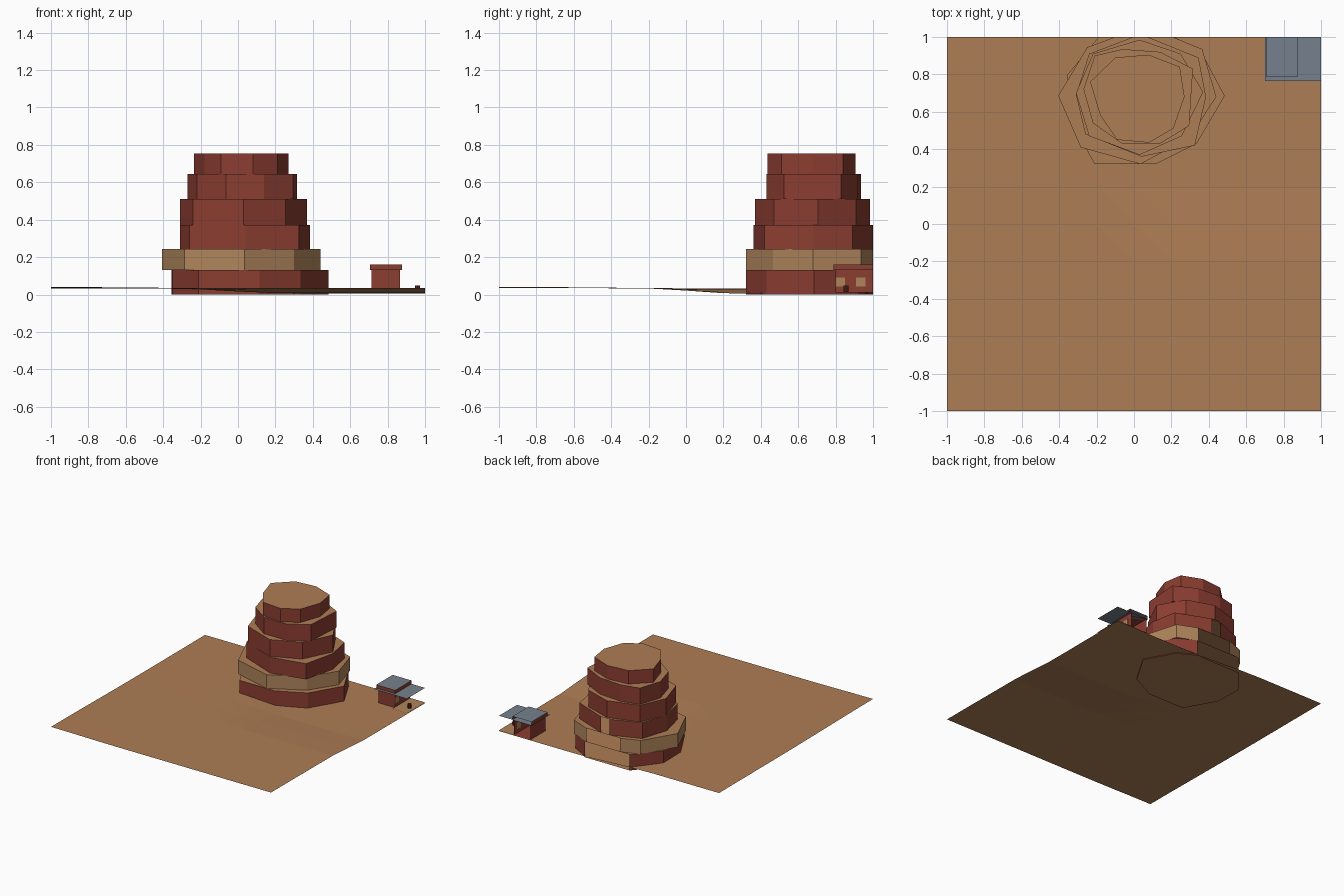
import bpy
import bmesh
from mathutils import Vector

cube = bpy.data.objects.get("Cube")
if cube:
    bpy.data.objects.remove(cube, do_unlink=True)


def material(name, colour):
    mat = bpy.data.materials.new(name)
    mat.use_nodes = True
    rgba = (*colour, 1)
    mat.diffuse_color = rgba
    mat.node_tree.nodes["Principled BSDF"].inputs["Base Color"].default_value = rgba
    return mat


SAND = material("sand", (.42, .205, .09))
BAND = material("pale_rock", (.43, .235, .105))
RED = material("red_rock", (.26, .047, .031))
GREY = material("grey_roof", (.18, .22, .27))
DARK = material("dark_wood", (.09, .02, .015))


def finish(name, bm, *mats, cap_rule=False):
    """Trim at the back border, leave it open, and make the object."""
    if cap_rule:
        for face in bm.faces:
            face.material_index = int(abs(face.normal.z) > .5)
    geom = bm.verts[:] + bm.edges[:] + bm.faces[:]
    bmesh.ops.bisect_plane(bm, geom=geom, dist=1e-5, plane_co=(0, 1, 0),
                           plane_no=(0, 1, 0), clear_outer=True)
    mesh = bpy.data.meshes.new(name)
    bm.to_mesh(mesh)
    bm.free()
    for mat in mats:
        mesh.materials.append(mat)
    obj = bpy.data.objects.new(name, mesh)
    bpy.context.collection.objects.link(obj)
    return obj


def prism(name, outline, low, high, side, cap):
    bm = bmesh.new()
    base = bm.faces.new([bm.verts.new((x, y, low)) for x, y in outline])
    top = bmesh.ops.extrude_face_region(bm, geom=[base], use_keep_orig=True)["geom"]
    bmesh.ops.translate(bm, vec=(0, 0, high - low),
                        verts=[v for v in top if isinstance(v, bmesh.types.BMVert)])
    bmesh.ops.recalc_face_normals(bm, faces=bm.faces)
    bm.normal_update()
    return finish(name, bm, side, cap, cap_rule=True)


def box(name, x, y, z, side, cap):
    outline = [(x[0], y[0]), (x[1], y[0]), (x[1], y[1]), (x[0], y[1])]
    return prism(name, outline, z[0], z[1], side, cap)


def sheet(name, corners, mat):
    bm = bmesh.new()
    bm.faces.new([bm.verts.new(c) for c in corners])
    return finish(name, bm, mat)


def ramp(value, start, end):
    t = min(1, max(0, (value - start) / (end - start)))
    return t * t * (3 - 2 * t)


# Desert floor, a thin sheet with a shallow basin at the back left
bm = bmesh.new()
bmesh.ops.create_grid(bm, x_segments=10, y_segments=10, size=1)
for v in bm.verts:
    basin = ramp(v.co.x, -.4, .3) * ramp(v.co.y, -.2, .25)
    v.co.z = .036 - .004 * ramp(v.co.y, -1, 0) - .026 * basin
    v.co.z += .005 * ramp(-v.co.x, .4, 1) * ramp(-v.co.y, -.4, 1)
bmesh.ops.triangulate(bm, faces=bm.faces)
finish("desert_floor", bm, SAND)

# Stacked rock tiers, each with its own rough outline
tiers = [
    (.13, RED, [(.485, .685), (.335, .43), (.115, .32), (-.21, .32), (-.35, .57),
                (-.355, .8), (-.18, 1.01), (.09, 1.07), (.36, .92)]),
    (.242, BAND, [(.44, .68), (.3, .465), (.035, .32), (-.285, .41), (-.405, .685),
                  (-.25, .945), (.06, 1.06), (.365, .935)]),
    (.372, RED, [(.385, .68), (.325, .42), (.04, .36), (-.26, .48), (-.31, .69),
                 (-.24, .91), (.035, 1.015), (.345, .89)]),
    (.51, RED, [(.37, .705), (.255, .47), (.03, .37), (-.24, .47), (-.31, .7),
                (-.22, .91), (.03, .985), (.25, .91)]),
    (.645, RED, [(.315, .83), (.295, .525), (.14, .43), (-.065, .43), (-.22, .54),
                 (-.27, .72), (-.21, .9), (-.06, .935), (.14, .92)]),
    (.755, RED, [(.27, .68), (.21, .51), (.08, .435), (-.09, .45), (-.18, .58),
                 (-.235, .76), (-.1, .89), (.08, .905), (.245, .84)]),
]
low = 0
for number, (high, side, outline) in enumerate(tiers, 1):
    prism(f"rock_tier_{number}", outline, low, high, side, SAND)
    low = high

# Hut body, parapet and roof
box("hut_walls", (.715, .865), (.8, 1.1), (.01, .13), RED, RED)
box("hut_parapet", (.705, .877), (.788, 1.1), (.13, .16), RED, GREY)

# Porch roof and floor
for name, x, height, mat in (("porch_roof", .7, .132, GREY),
                             ("porch_floor", .865, .013, BAND)):
    sheet(name, [(x, .765, height), (1, .765, height), (1, 1, height), (x, 1, height)], mat)

# Windows on the porch side
for number, y in enumerate((.825, .935), 1):
    box(f"hut_window_{number}", (.864, .867), (y - .025, y + .025), (.042, .092), BAND, BAND)

# Barrel on the porch
bm = bmesh.new()
bmesh.ops.create_cone(bm, cap_ends=True, segments=8, radius1=.014, radius2=.014, depth=.034)
bmesh.ops.translate(bm, verts=bm.verts, vec=Vector((.96, .855, .03)))
finish("porch_barrel", bm, DARK)
